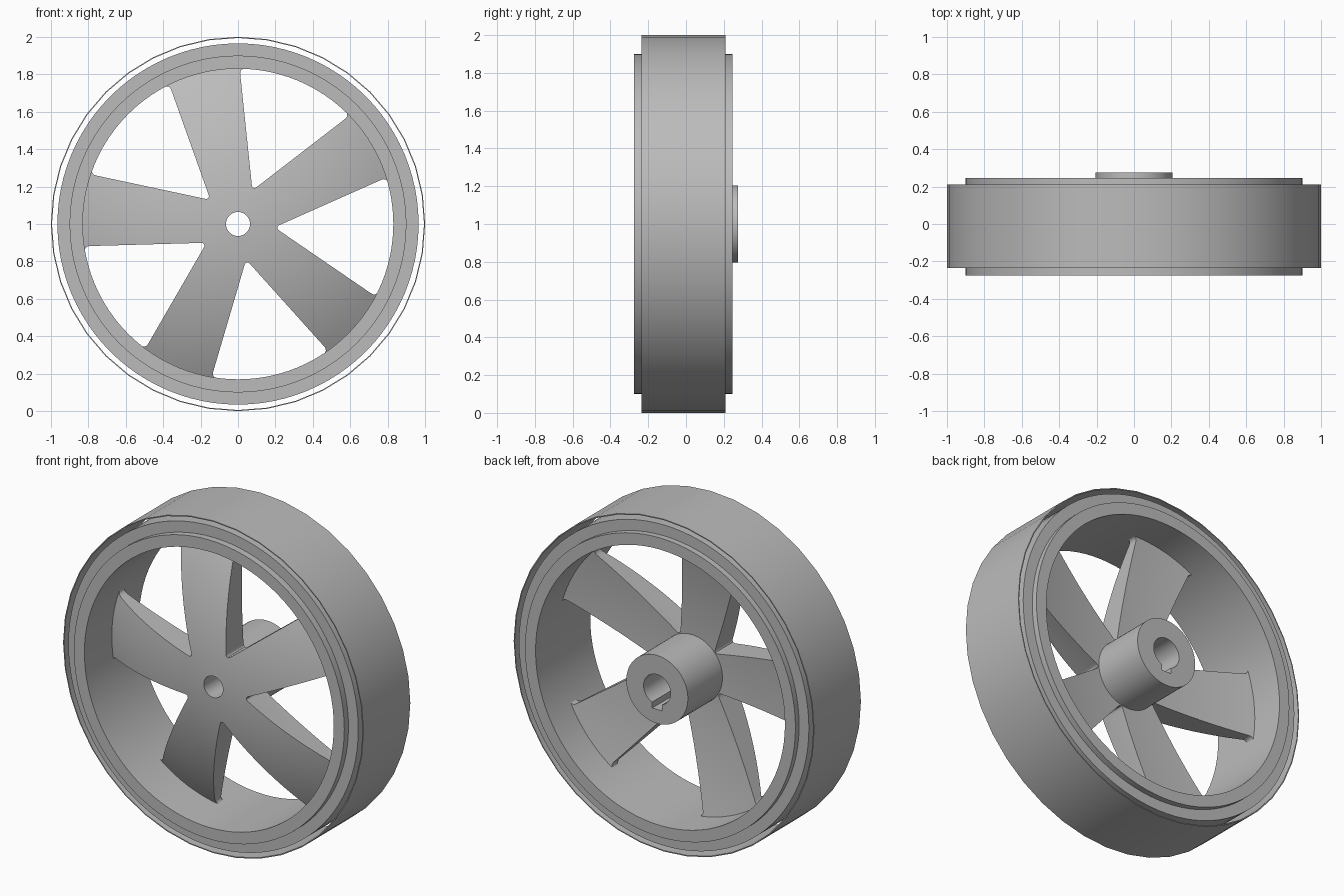
import bpy
import bmesh
from math import cos, sin, pi, radians

if "Cube" in bpy.data.objects:
    bpy.data.objects.remove(bpy.data.objects["Cube"], do_unlink=True)

CENTRE_Z = 1.0
SPOKES = 5
FIRST_SPOKE = radians(30.8)
STEP = 2 * pi / SPOKES

grey = bpy.data.materials.new("plain grey")
grey.use_nodes = True
grey.diffuse_color = (0.5, 0.5, 0.5, 1)
grey.node_tree.nodes["Principled BSDF"].inputs["Base Color"].default_value = (0.5, 0.5, 0.5, 1)


def finish(name, bm):
    bmesh.ops.recalc_face_normals(bm, faces=bm.faces[:])
    mesh = bpy.data.meshes.new(name)
    bm.to_mesh(mesh)
    bm.free()
    mesh.materials.append(grey)
    ob = bpy.data.objects.new(name, mesh)
    ob.location.z = CENTRE_Z
    bpy.context.collection.objects.link(ob)
    return ob


def lathe(name, profile, sides):
    """Revolve a closed (radius, y) profile around the axle."""
    bm = bmesh.new()
    rings = []
    for i in range(sides):
        a = 2 * pi * i / sides
        rings.append([bm.verts.new((r * cos(a), y, r * sin(a))) for r, y in profile])
    n = len(profile)
    for i in range(sides):
        p, q = rings[i], rings[(i + 1) % sides]
        for j in range(n):
            k = (j + 1) % n
            bm.faces.new((p[j], p[k], q[k], q[j]))
    return finish(name, bm)


def activate(ob):
    bpy.ops.object.select_all(action='DESELECT')
    ob.select_set(True)
    bpy.context.view_layer.objects.active = ob


def cut(ob, cutter):
    mod = ob.modifiers.new("cut", 'BOOLEAN')
    mod.operation = 'DIFFERENCE'
    mod.solver = 'EXACT'
    mod.object = cutter
    cutter.hide_render = True
    activate(ob)
    bpy.ops.object.modifier_apply(modifier=mod.name)
    bpy.data.objects.remove(cutter, do_unlink=True)


def smooth(ob):
    activate(ob)
    bpy.ops.object.shade_smooth_by_angle(angle=radians(30))


def spoke_edge(angle, s, side):
    """Point on one straight edge of a tapering spoke."""
    w = side * (0.096 + 0.12 * s)
    return (s * cos(angle) - w * sin(angle), s * sin(angle) + w * cos(angle))


def window_cutter(index):
    """Opening between two spokes, with rounded corners."""
    a = FIRST_SPOKE + index * STEP
    mid = a + STEP / 2
    half = STEP / 2 - radians(13.4)
    root = spoke_edge(a, 0.158, 1)
    arc = [mid - half + 2 * half * i / 8 for i in range(9)]
    outline = [root] + [(0.833 * cos(t), 0.833 * sin(t)) for t in arc]
    bm = bmesh.new()
    verts = [bm.verts.new((x, -0.6, z)) for x, z in outline]
    bm.faces.new(verts)
    bmesh.ops.bevel(bm, geom=[verts[0], verts[1], verts[-1]], affect='VERTICES',
                    offset=0.03, segments=4, profile=0.5)
    ext = bmesh.ops.extrude_face_region(bm, geom=bm.faces[:])
    moved = [v for v in ext["geom"] if isinstance(v, bmesh.types.BMVert)]
    bmesh.ops.translate(bm, verts=moved, vec=(0, 1.2, 0))
    return finish("window_cutter", bm)


# Thin outer tread, standing clear of the rim
tread = lathe("tread", [(0.994, -0.235), (1.0, -0.235), (1.0, 0.21), (0.994, 0.21)], 40)

# Rim with a raised lip on each side
rim = lathe("rim", [(0.83, -0.275), (0.9, -0.275), (0.9, -0.235), (0.965, -0.235),
                    (0.965, 0.21), (0.9, 0.21), (0.9, 0.245), (0.83, 0.245)], 96)

# Domed web: thick at the axle, thin at the rim, then opened into spokes
radii = [0.064 + (0.845 - 0.064) * i / 14 for i in range(15)]
front = [(r, -0.235 + 1.675 - (1.675 ** 2 - r * r) ** 0.5) for r in radii]
back = [(r, -0.06 + r * r / 7.2) for r in reversed(radii)]
spokes = lathe("spokes", front + back, 96)
for i in range(SPOKES):
    cut(spokes, window_cutter(i))

# Hub with a keyed bore at the back
hub = lathe("hub", [(0.09, -0.1), (0.205, -0.1), (0.205, 0.275), (0.09, 0.275)], 64)
bpy.ops.mesh.primitive_cube_add(size=1, location=(0, 0.15, CENTRE_Z - 0.09))
key = bpy.context.object
key.name = "keyway_cutter"
key.scale = (0.065, 0.6, 0.06)
bpy.context.view_layer.update()
cut(hub, key)

for part in (tread, rim, spokes, hub):
    smooth(part)
